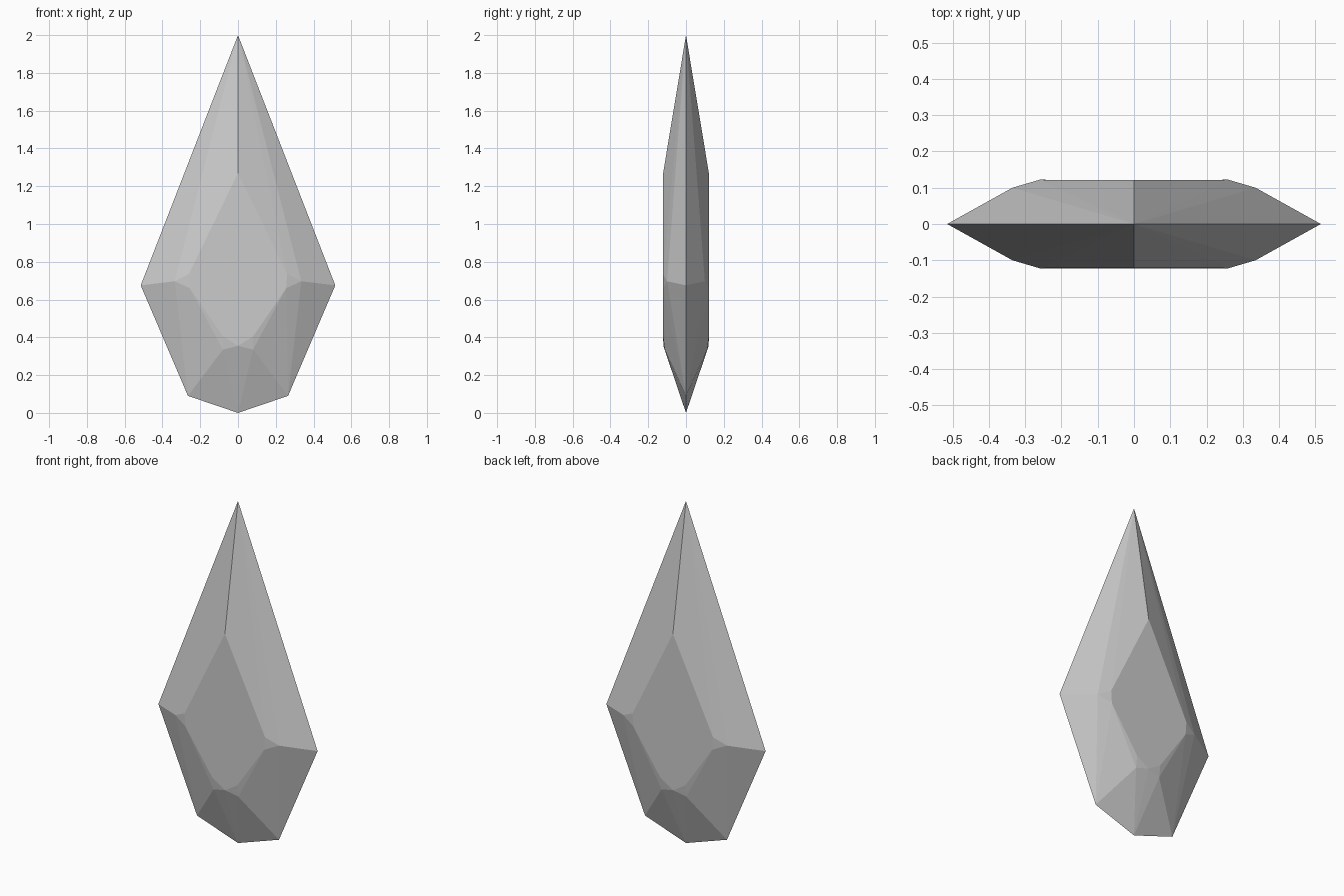
import bpy, bmesh

if "Cube" in bpy.data.objects:
    bpy.data.objects.remove(bpy.data.objects["Cube"])

# Half outline (x, z) of the sharp girdle lying on y = 0
rim = [(0, 2.0), (0.515, 0.675), (0.265, 0.09), (0, 0)]
# Half outline (x, depth, z) of the raised plate and its small corner facets
plate = [(0, 0.121, 1.27), (0.26, 0.122, 0.735), (0.335, 0.1, 0.697),
         (0.255, 0.122, 0.66), (0.08, 0.121, 0.405), (0, 0.12, 0.355),
         (0.08, 0.112, 0.335)]

# Mirror the points left/right and front/back
points = set()
for side in (1, -1):
    for x, z in rim:
        points.add((side * x, 0, z))
    for x, y, z in plate:
        for face in (1, -1):
            points.add((side * x, face * y, z))

# Faceted crystal: convex skin over the points
bm = bmesh.new()
for p in sorted(points):
    bm.verts.new(p)
hull = bmesh.ops.convex_hull(bm, input=bm.verts)
loose = [v for v in bm.verts if not v.link_faces]
bmesh.ops.delete(bm, geom=loose, context='VERTS')
bmesh.ops.dissolve_limit(bm, angle_limit=0.02, verts=bm.verts, edges=bm.edges)
bmesh.ops.recalc_face_normals(bm, faces=bm.faces)

mesh = bpy.data.meshes.new("crystal_shard")
bm.to_mesh(mesh)
bm.free()
crystal = bpy.data.objects.new("crystal_shard", mesh)
bpy.context.collection.objects.link(crystal)
